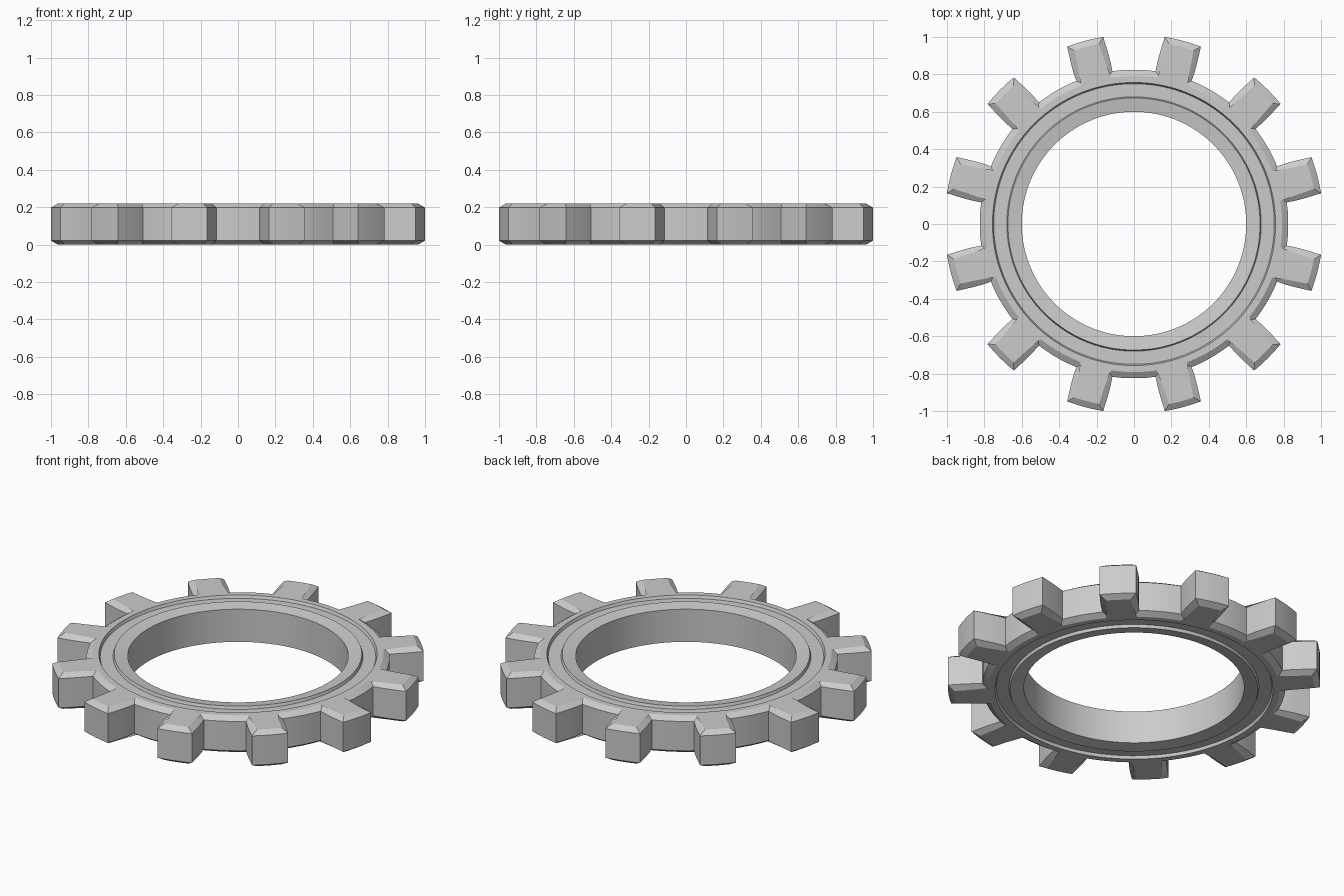
import bpy, bmesh, math
from mathutils import Vector

if "Cube" in bpy.data.objects:
    bpy.data.objects.remove(bpy.data.objects["Cube"])

TEETH, H = 12, 0.22
ROOT, TIP = 0.825, 1.0135


def polar(r, deg):
    a = math.radians(deg)
    return Vector((r * math.cos(a), r * math.sin(a)))


def inset(pts, d):
    """Move a counter-clockwise outline inward by d with mitred corners."""
    out = []
    for i, p in enumerate(pts):
        e1 = (p - pts[i - 1]).normalized()
        e2 = (pts[(i + 1) % len(pts)] - p).normalized()
        n1, n2 = Vector((-e1.y, e1.x)), Vector((-e2.y, e2.x))
        out.append(p + (n1 + n2) * d / (1 + n1.dot(n2)))
    return out


# One tooth and the valley after it, as (radius, angle from tooth centre)
sector = [(ROOT, -6.95), (0.87, -6.8), (0.92, -6.45), (0.97, -6.02), (TIP, -5.65),
          (TIP, -2.8), (TIP, 0), (TIP, 2.8), (TIP, 5.65),
          (0.97, 6.02), (0.92, 6.45), (0.87, 6.8), (ROOT, 6.95),
          (ROOT, 10.0), (ROOT, 13.3), (ROOT, 16.7), (ROOT, 20.0)]
polars = [(r, a + 15 + 30 * k) for k in range(TEETH) for r, a in sector]
outline = [polar(r, a) for r, a in polars]
chamfered = inset(outline, 0.033)


def circle(r):
    return [polar(r, a) for _, a in polars]


# Upper half of the section, from outer wall to bore: bevel, groove, sloped rim
half = [(outline, 0.198), (chamfered, H), (circle(0.757), H), (circle(0.75), 0.203),
        (circle(0.68), 0.203), (circle(0.674), H), (circle(0.60), 0.208)]
rows = half + [(pts, H - z) for pts, z in reversed(half)]

# Gear ring: bridge the closed loop of rows
bm = bmesh.new()
loops = [[bm.verts.new((p.x, p.y, z)) for p in pts] for pts, z in rows]
n = len(outline)
for j, a in enumerate(loops):
    b = loops[(j + 1) % len(loops)]
    for i in range(n):
        k = (i + 1) % n
        bm.faces.new((a[i], a[k], b[k], b[i]))
bmesh.ops.recalc_face_normals(bm, faces=bm.faces)
mesh = bpy.data.meshes.new("gear_ring")
bm.to_mesh(mesh)
bm.free()
gear = bpy.data.objects.new("gear_ring", mesh)
bpy.context.collection.objects.link(gear)
bpy.context.view_layer.objects.active = gear
gear.select_set(True)
bpy.ops.object.shade_smooth_by_angle(angle=math.radians(24))
